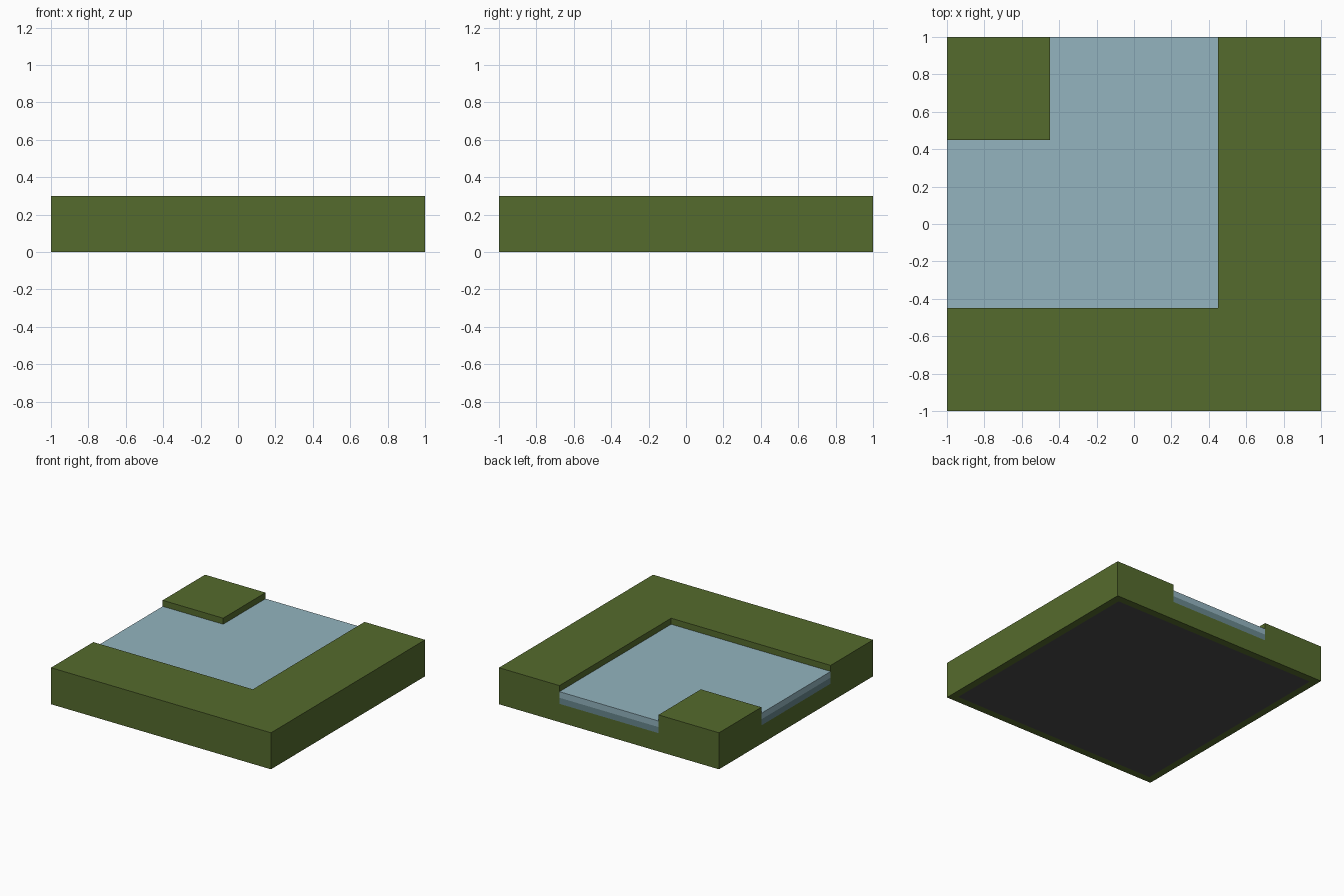
import bpy
import bmesh

if "Cube" in bpy.data.objects:
    bpy.data.objects.remove(bpy.data.objects["Cube"], do_unlink=True)


def material(name, rgb):
    """Flat material from 0-255 sRGB values."""
    lin = [((c / 255 + 0.055) / 1.055) ** 2.4 for c in rgb]
    mat = bpy.data.materials.new(name)
    mat.use_nodes = True
    mat.diffuse_color = (*lin, 1)
    mat.node_tree.nodes["Principled BSDF"].inputs["Base Color"].default_value = (*lin, 1)
    return mat


grass = material("olive_grass", (85, 107, 45))
water = material("pale_water", (147, 180, 191))
deep = material("deep_water", (104, 136, 141))
dark = material("dark_underside", (76, 76, 76))


def prism(name, outline, z0, z1, mats, bottom_inset=0):
    """Extrude a flat outline from z0 to z1, optionally insetting the bottom in the second material."""
    bm = bmesh.new()
    base = bm.faces.new([bm.verts.new((x, y, z0)) for x, y in outline])
    res = bmesh.ops.extrude_face_region(bm, geom=[base], use_keep_orig=True)
    top = [v for v in res["geom"] if isinstance(v, bmesh.types.BMVert)]
    bmesh.ops.translate(bm, verts=top, vec=(0, 0, z1 - z0))
    bmesh.ops.recalc_face_normals(bm, faces=bm.faces[:])
    if bottom_inset:
        bottom = [f for f in bm.faces if f.normal.z < -0.9]
        bmesh.ops.inset_region(bm, faces=bottom, thickness=bottom_inset, use_even_offset=True)
        for f in bottom:
            f.material_index = 1
    mesh = bpy.data.meshes.new(name)
    bm.to_mesh(mesh)
    bm.free()
    for m in mats:
        mesh.materials.append(m)
    obj = bpy.data.objects.new(name, mesh)
    bpy.context.collection.objects.link(obj)
    return obj


BANK = 0.45   # half width of the river


def bend(edge):
    """Outline of the river bend leaving through the -x and +y sides."""
    return [(-edge, -BANK), (BANK, -BANK), (BANK, edge),
            (-BANK, edge), (-BANK, BANK), (-edge, BANK)]


# Ground tile with a dark panel underneath
ground = prism("ground_tile", [(-1, -1), (1, -1), (1, 1), (-1, 1)], 0, 0.3,
               [grass, dark], bottom_inset=0.06)

# Cut the river bed out of the ground
cutter = prism("river_bed_cutter", bend(1.2), 0.15, 0.5, [grass])
cutter.hide_render = True
cut = ground.modifiers.new("river_bed", "BOOLEAN")
cut.operation = "DIFFERENCE"
cut.solver = "EXACT"
cut.object = cutter
bpy.context.view_layer.objects.active = ground
bpy.ops.object.modifier_apply(modifier=cut.name)
bpy.data.objects.remove(cutter, do_unlink=True)

# River in two layers
prism("river_lower_layer", bend(1), 0.15, 0.2, [deep])
prism("river_surface_layer", bend(1), 0.2, 0.25, [water])
